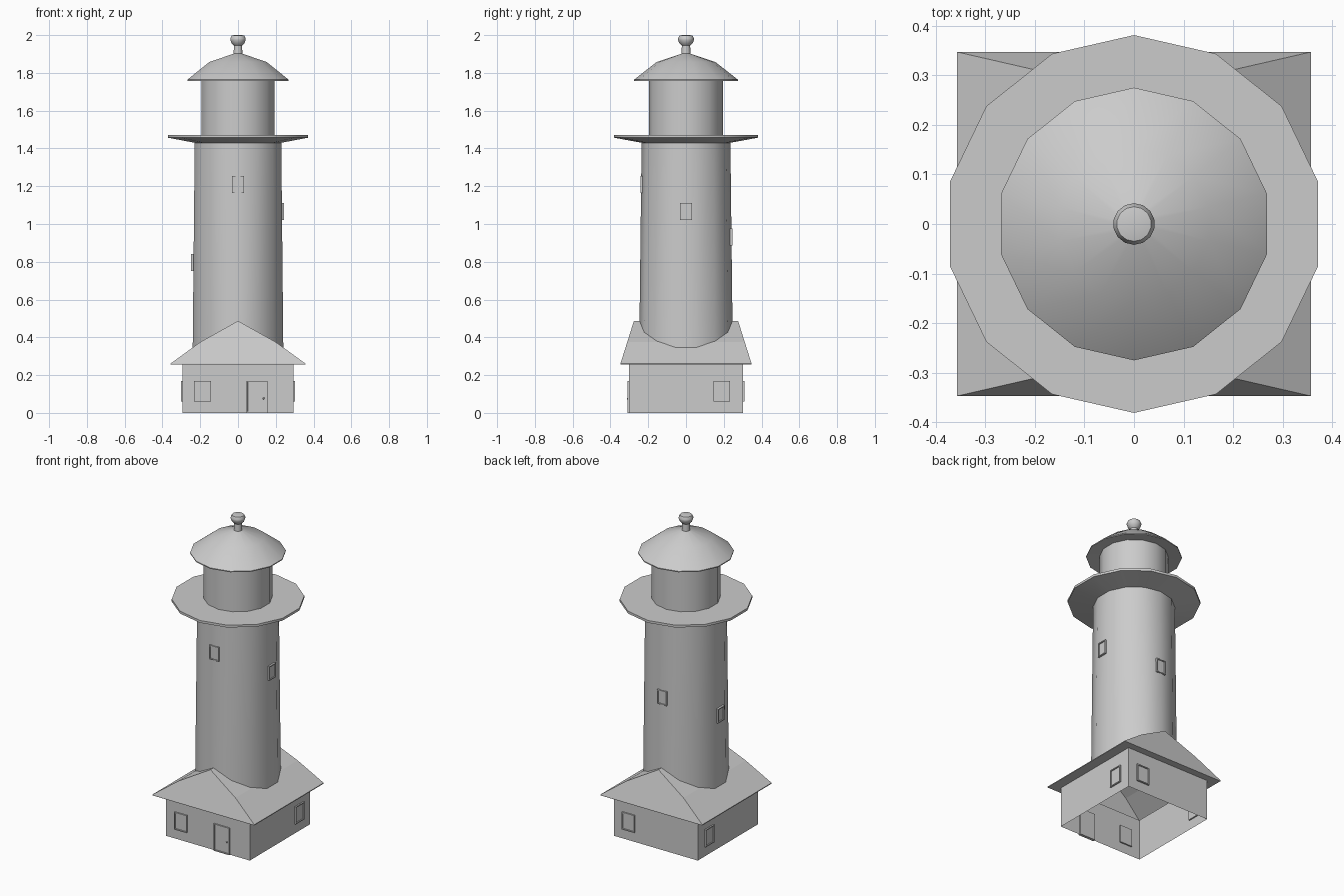
import bpy, bmesh
from math import pi, sin, cos, radians
from mathutils import Matrix

if "Cube" in bpy.data.objects:
    bpy.data.objects.remove(bpy.data.objects["Cube"])

N = 14


def finish(name, bm, smooth=None):
    bmesh.ops.recalc_face_normals(bm, faces=bm.faces)
    me = bpy.data.meshes.new(name)
    bm.to_mesh(me)
    bm.free()
    ob = bpy.data.objects.new(name, me)
    bpy.context.collection.objects.link(ob)
    if smooth:
        bpy.ops.object.select_all(action='DESELECT')
        ob.select_set(True)
        bpy.context.view_layer.objects.active = ob
        bpy.ops.object.shade_smooth_by_angle(angle=radians(smooth))
    return ob


def roof_z(x):
    # height of the house roof slope at x (slight kink at 0.2)
    x = abs(x)
    return 0.487 - x * 0.56 if x < 0.2 else 0.375 - (x - 0.2) * 0.74


def lathe(name, profile, cap=False, fit_roof=False, smooth=30):
    bm = bmesh.new()
    rings = []
    for i, (r, z) in enumerate(profile):
        ring = []
        for k in range(N):
            a = pi / 2 + 2 * pi * k / N
            x, y = r * cos(a), r * sin(a)
            ring.append(bm.verts.new((x, y, roof_z(x) if fit_roof and i == 0 else z)))
        rings.append(ring)
    for a, b in zip(rings, rings[1:]):
        for k in range(N):
            j = (k + 1) % N
            bm.faces.new((a[k], a[j], b[j], b[k]))
    if cap:
        bm.faces.new(rings[-1])
    return finish(name, bm, smooth)


def framed_panel(name, angle, side, front, z0, z1, width, depth=0.018, border=0.009):
    # box with a recessed pane, built facing -y and turned to its wall
    bm = bmesh.new()
    bmesh.ops.create_cube(bm, size=1, matrix=Matrix.Translation(
        (side, -front + depth / 2, (z0 + z1) / 2)) @ Matrix.Diagonal((width, depth, z1 - z0, 1)))
    bm.normal_update()
    face = [f for f in bm.faces if f.normal.y < -0.9]
    bmesh.ops.inset_region(bm, faces=face, thickness=border)
    bmesh.ops.inset_region(bm, faces=face, thickness=0.0005, depth=-0.006)
    bm.transform(Matrix.Rotation(radians(angle), 4, 'Z'))
    return finish(name, bm)


# tower shaft, gallery deck, lantern room, cap and finial
lathe("tower", [(0.246, 0.4), (0.235, 1.43)], fit_roof=True)
lathe("gallery", [(0.235, 1.43), (0.381, 1.457), (0.381, 1.472), (0.197, 1.472)])
lathe("lantern_room", [(0.197, 1.472), (0.197, 1.765)])
lathe("cap_roof", [(0.197, 1.765), (0.275, 1.758), (0.275, 1.764),
                   (0.155, 1.858), (0.022, 1.902)])
lathe("finial", [(0.024, 1.9), (0.022, 1.945), (0.036, 1.958), (0.042, 1.975),
                 (0.042, 1.982), (0.035, 1.997), (0.02, 2.0)], cap=True)

# house walls, open below
WX, WY = 0.294, 0.302
bm = bmesh.new()
bmesh.ops.create_cube(bm, size=1, matrix=Matrix.Translation((0, 0, 0.13))
                      @ Matrix.Diagonal((2 * WX, 2 * WY, 0.26, 1)))
bm.normal_update()
bmesh.ops.delete(bm, geom=[f for f in bm.faces if abs(f.normal.z) > 0.9], context='FACES_ONLY')
finish("house_walls", bm)

# hipped roof with soffit
bm = bmesh.new()
loops = []
for x, y, z in ((WX, WY, 0.256), (0.357, 0.347, 0.256), (0.357, 0.347, 0.261),
                (0.2, 0.311, 0.375)):
    loops.append([bm.verts.new((sx * x, sy * y, z))
                  for sx, sy in ((-1, -1), (1, -1), (1, 1), (-1, 1))])
for a, b in zip(loops, loops[1:]):
    for k in range(4):
        j = (k + 1) % 4
        bm.faces.new((a[k], a[j], b[j], b[k]))
t = loops[-1]
f = bm.verts.new((0, -0.276, 0.487))
b = bm.verts.new((0, 0.276, 0.487))
for face in ((t[0], t[1], f), (t[1], t[2], b, f), (t[2], t[3], b), (t[3], t[0], f, b)):
    bm.faces.new(face)
finish("house_roof", bm)

# tower windows climbing around the shaft
for label, ang, front, z0 in (("front", 0, 0.242, 1.165), ("right", 90, 0.244, 1.022),
                              ("back", 180, 0.245, 0.885), ("left", 270, 0.248, 0.752)):
    framed_panel("tower_window_" + label, ang, 0, front, z0, z0 + 0.09, 0.065)

# house windows, one per wall
for label, ang, side, front in (("front", 0, -0.188, WY), ("right", 90, 0.19, WX),
                                ("back", 180, -0.19, WY), ("left", 270, -0.19, WX)):
    framed_panel("house_window_" + label, ang, side, front + 0.009, 0.06, 0.17, 0.088)

# door and knob
framed_panel("door", 0, 0.1, WY + 0.009, 0, 0.17, 0.11)
bm = bmesh.new()
bmesh.ops.create_icosphere(bm, subdivisions=1, radius=0.006,
                           matrix=Matrix.Translation((0.136, -WY - 0.006, 0.076)))
finish("door_knob", bm, 60)
